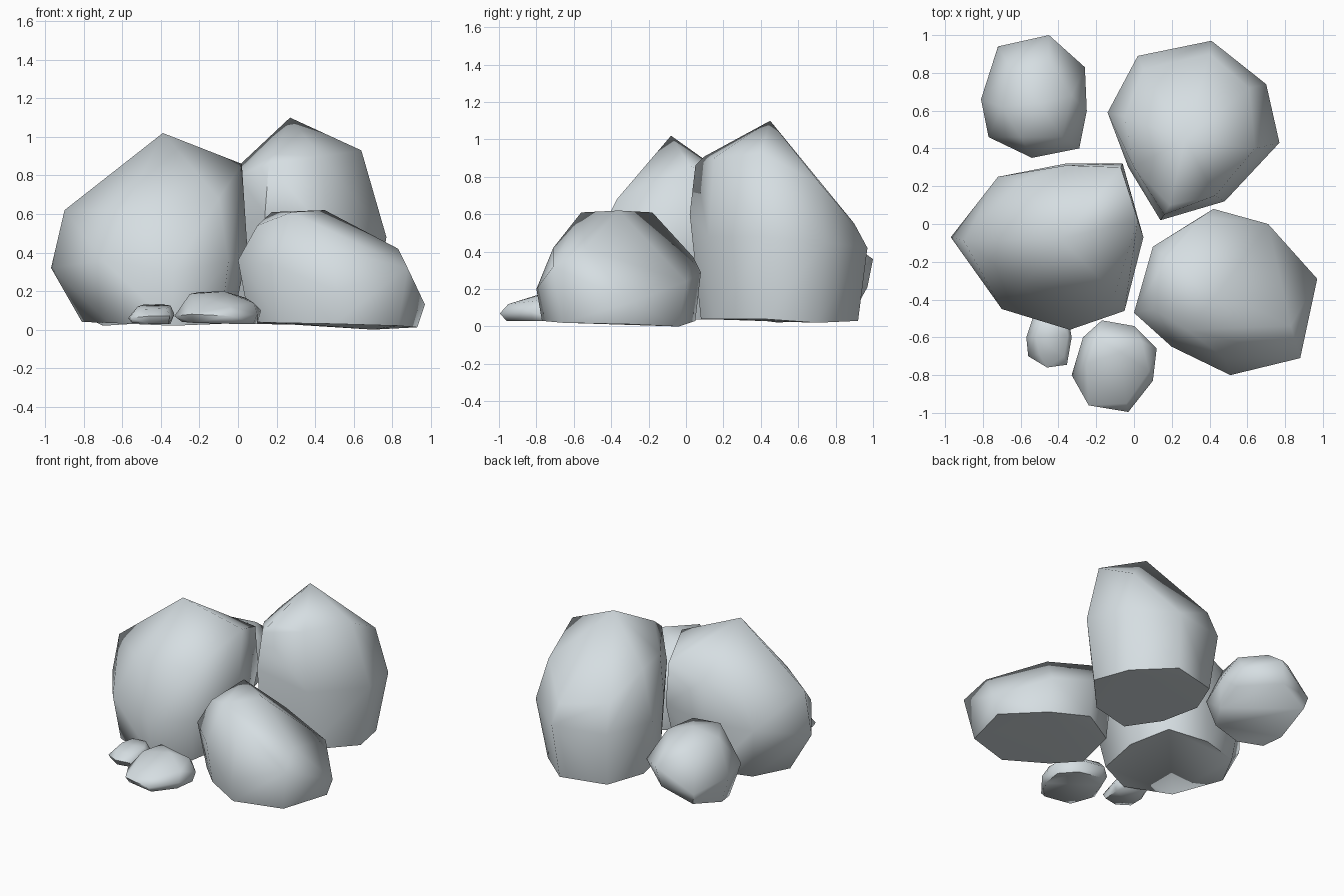
import bpy, bmesh, math

stone = bpy.data.materials.new("pale_blue_grey_stone")
stone.diffuse_color = (0.67, 0.73, 0.76, 1)


def rock(name, base, middle, crown, angle=65):
    """Convex boulder wrapped around a base ring, a belly ring and crown points."""
    bm = bmesh.new()
    for p in base + middle + crown:
        bm.verts.new(p)
    res = bmesh.ops.convex_hull(bm, input=bm.verts[:])
    junk = [g for g in set(res["geom_interior"] + res["geom_unused"])
            if isinstance(g, bmesh.types.BMVert) and g.is_valid]
    bmesh.ops.delete(bm, geom=junk, context='VERTS')
    bmesh.ops.recalc_face_normals(bm, faces=bm.faces[:])
    bmesh.ops.dissolve_limit(bm, angle_limit=math.radians(3),
                             verts=bm.verts[:], edges=bm.edges[:])
    me = bpy.data.meshes.new(name)
    bm.to_mesh(me)
    bm.free()
    me.materials.append(stone)
    ob = bpy.data.objects.new(name, me)
    bpy.context.collection.objects.link(ob)
    bpy.ops.object.select_all(action='DESELECT')
    ob.select_set(True)
    bpy.context.view_layer.objects.active = ob
    bpy.ops.object.shade_smooth_by_angle(angle=math.radians(angle))


# large left boulder
rock("left_boulder",
     [(-.81, -.05, .04), (-.67, -.40, .035), (-.34, -.51, .02), (-.09, -.40, .03),
      (-.03, -.07, .035), (-.10, .24, .04), (-.40, .28, .04), (-.68, .20, .04)],
     [(-.97, -.07, .32), (-.70, -.45, .36), (-.34, -.56, .30), (-.05, -.46, .35),
      (.05, -.07, .40), (-.06, .32, .45), (-.36, .32, .40), (-.72, .25, .40)],
     [(-.90, -.09, .62), (-.10, -.37, .68), (.02, .02, .86), (-.07, .30, .75),
      (-.39, -.08, 1.02), (-.60, .23, .66), (-.36, .31, .70), (-.59, -.33, .62)])

# tall back boulder
rock("back_boulder",
     [(.05, .84, .03), (.38, .92, .03), (.63, .70, .02), (.70, .42, .04),
      (.45, .15, .04), (.15, .08, .04), (.0, .30, .04), (-.06, .58, .04)],
     [(.02, .89, .42), (.41, .97, .42), (.70, .74, .45), (.77, .43, .48),
      (.48, .12, .48), (.14, .02, .60), (-.03, .30, .50), (-.14, .59, .45)],
     [(.64, .40, .93), (.16, .05, .86), (.19, .10, .91), (.0, .30, .80),
      (-.05, .57, .80), (.27, .45, 1.10), (.61, .72, .76), (.05, .82, .62),
      (.40, .90, .55), (.43, .15, .90)])

# low right front boulder
rock("right_boulder",
     [(.93, -.30, .012), (.83, -.66, .02), (.50, -.77, .03), (.22, -.61, .035),
      (.06, -.45, .04), (.14, -.12, .04), (.42, .05, .03), (.70, -.04, .0)],
     [(.0, -.47, .36), (.10, -.12, .36), (.42, .08, .29), (.71, .0, .24),
      (.97, -.29, .13), (.88, -.71, .32), (.51, -.80, .20), (.20, -.65, .33)],
     [(.10, -.45, .54), (.175, -.18, .61), (.45, -.36, .62), (.28, -.56, .61),
      (.36, .04, .37), (.83, -.54, .42), (.48, -.71, .42)])

# medium boulder behind on the left, resting on a tilted base
rock("back_left_boulder",
     [(-.70, .92, .12), (-.74, .64, .04), (-.70, .50, .02), (-.54, .42, .03),
      (-.34, .44, .07), (-.28, .56, .13), (-.27, .74, .21), (-.48, .97, .21)],
     [(-.72, .94, .20), (-.45, 1.0, .36), (-.26, .83, .30), (-.25, .60, .32),
      (-.29, .40, .25), (-.54, .35, .30), (-.77, .46, .26), (-.81, .66, .25)],
     [(-.65, .82, .47), (-.45, .85, .47), (-.33, .68, .48), (-.38, .46, .49),
      (-.60, .46, .51), (-.70, .62, .49), (-.50, .64, .53)])

# small stone in front
rock("front_stone",
     [(-.29, -.79, .04), (-.23, -.93, .035), (-.03, -.96, .03), (.08, -.82, .03),
      (.10, -.67, .03), (.0, -.57, .035), (-.17, -.54, .04), (-.24, -.62, .04)],
     [(-.33, -.80, .07), (-.24, -.96, .08), (-.03, -.995, .07), (.10, -.83, .08),
      (.12, -.66, .10), (.0, -.54, .11), (-.17, -.51, .11), (-.27, -.60, .11)],
     [(-.22, -.90, .125), (-.04, -.95, .12), (.08, -.78, .14), (-.25, -.74, .185),
      (-.07, -.68, .198), (.04, -.62, .165), (-.20, -.60, .195)])

# tiny pebble
rock("pebble",
     [(-.55, -.69, .035), (-.46, -.74, .03), (-.36, -.72, .03), (-.35, -.60, .03),
      (-.37, -.50, .03), (-.51, -.50, .035), (-.55, -.58, .035)],
     [(-.57, -.60, .06), (-.56, -.70, .06), (-.46, -.76, .07), (-.355, -.745, .07),
      (-.33, -.60, .08), (-.35, -.48, .07), (-.53, -.48, .07)],
     [(-.50, -.69, .105), (-.37, -.70, .11), (-.35, -.59, .125), (-.39, -.51, .13),
      (-.49, -.52, .13), (-.52, -.60, .12)])
